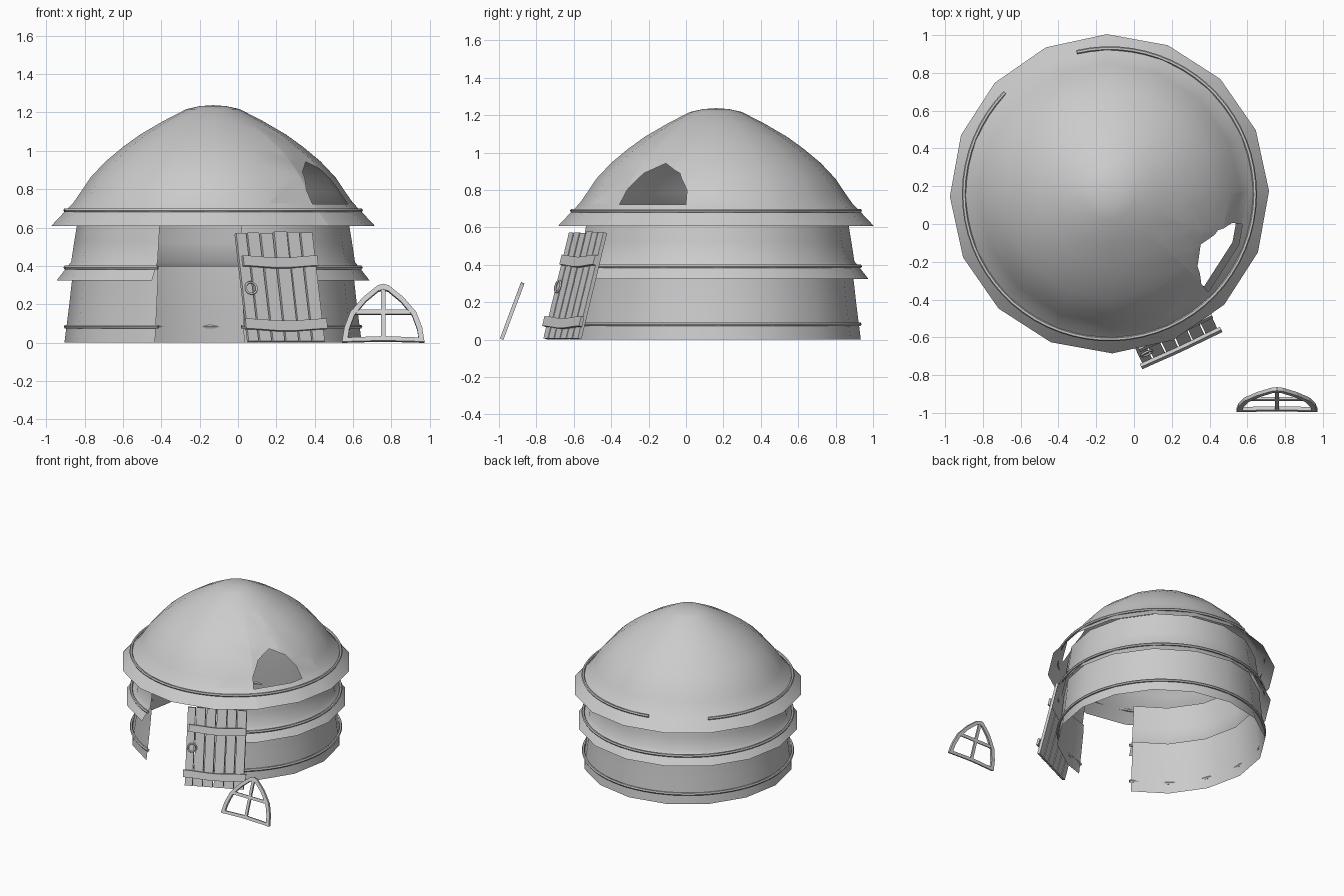
import bpy, bmesh, math, random
from mathutils import Matrix, Vector

if "Cube" in bpy.data.objects:
    bpy.data.objects.remove(bpy.data.objects["Cube"])

random.seed(4)
C = Vector((-0.13, 0.16, 0))          # hut centre
OFF = 1.0                             # rotation of the 16-sided shells


def finish(name, bm, mat=Matrix(), smooth=True):
    bmesh.ops.remove_doubles(bm, verts=bm.verts, dist=1e-5)
    bm.transform(mat)
    me = bpy.data.meshes.new(name)
    bm.to_mesh(me)
    bm.free()
    ob = bpy.data.objects.new(name, me)
    bpy.context.collection.objects.link(ob)
    if smooth:
        bpy.ops.object.select_all(action='DESELECT')
        ob.select_set(True)
        bpy.context.view_layer.objects.active = ob
        bpy.ops.object.shade_smooth_by_angle(angle=math.radians(35))
    return ob


def lathe(profile, degs):
    """Surface from a (radius, z) profile swept through the given angles."""
    bm = bmesh.new()
    rows = [[bm.verts.new((C.x + r * math.cos(math.radians(a)),
                           C.y + r * math.sin(math.radians(a)), z)) for a in degs]
            for r, z in profile]
    for lo, hi in zip(rows, rows[1:]):
        for j in range(len(degs) - 1):
            bm.faces.new((lo[j], lo[j + 1], hi[j + 1], hi[j]))
    bmesh.ops.remove_doubles(bm, verts=bm.verts, dist=1e-5)
    return bm


def strip(bm, a, b, y0, y1):
    """Slab between two (x, z) point rows, from depth y0 to y1."""
    rows = [[bm.verts.new((x, y, z)) for x, z in row]
            for row, y in ((a, y0), (b, y0), (b, y1), (a, y1))]
    for k in range(4):
        p, q = rows[k], rows[(k + 1) % 4]
        for i in range(len(a) - 1):
            bm.faces.new((p[i], p[i + 1], q[i + 1], q[i]))
    for i in (0, -1):
        bm.faces.new([r[i] for r in rows])
    bmesh.ops.recalc_face_normals(bm, faces=bm.faces)


# Walls, open at the doorway
wall_angles = [-78.0] + [-67.5 + OFF + 22.5 * k for k in range(14)] + [247.0]
finish("lower_wall", lathe([(.775, 0), (.752, .18), (.735, .33), (.73, .40)], wall_angles))
finish("upper_wall", lathe([(.815, .325), (.765, .39), (.74, .42), (.725, .52), (.71, .61), (.70, .69)],
                           wall_angles))

# Domed roof with flared eave
roof = lathe([(.845, .607), (.767, .69), (.728, .73), (.69, .785), (.64, .86), (.56, .945),
              (.47, 1.02), (.38, 1.085), (.26, 1.155), (.14, 1.217), (.07, 1.233), (0, 1.238)],
             [OFF + 22.5 * k for k in range(17)])

# Window opening cut through the roof
ang = math.radians(-29)
rad = Vector((math.cos(ang), math.sin(ang), 0))
tan = Vector((-rad.y, rad.x, 0))
half = [(.20, .722), (.18, .80), (.11, .89)]
poly = half + [(0, .943)] + [(-u, z) for u, z in reversed(half)]
planes = []
for (u0, z0), (u1, z1) in zip(poly, poly[1:] + poly[:1]):
    planes.append((C + tan * u0 + Vector((0, 0, z0)),
                   (tan * (z1 - z0) - Vector((0, 0, u1 - u0))).normalized()))
for co, no in planes:
    faces = [f for f in roof.faces if (f.calc_center_median() - C).dot(rad) > .35
             and abs((f.calc_center_median() - C).dot(tan)) < .4]
    geom = faces + list({e for f in faces for e in f.edges}) + list({v for f in faces for v in f.verts})
    bmesh.ops.bisect_plane(roof, geom=geom, plane_co=co, plane_no=no, dist=1e-5)
hole = [f for f in roof.faces if (f.calc_center_median() - C).dot(rad) > .3
        and all((f.calc_center_median() - co).dot(no) < 1e-4 for co, no in planes)]
bmesh.ops.delete(roof, geom=hole, context='FACES')
finish("roof", roof)

# Rope hoops, each with a gap the size of the doorway
for name, r, z, start in (("lower_hoop", .768, .083, -79), ("middle_hoop", .770, .392, -79),
                          ("roof_hoop", .770, .69, 136)):
    prof = [(r + .011 * math.cos(k * math.pi / 3), z + .011 * math.sin(k * math.pi / 3))
            for k in range(7)]
    bm = lathe(prof, [start + 327 * k / 60 for k in range(61)])
    bmesh.ops.holes_fill(bm, edges=bm.edges, sides=8)
    finish(name, bm)

# Door leaning on the wall: planks
door = (Matrix.Translation((.06, -.78, .012)) @ Matrix.Rotation(math.radians(24.9), 4, 'Z')
        @ Matrix.Rotation(math.radians(-15), 4, 'X'))
bm = bmesh.new()
edges = [0, .065, .14, .215, .295, .37, .445]
for x0, x1 in zip(edges, edges[1:]):
    t = .588 + random.uniform(-.006, .004)
    j = random.uniform(-.003, .003)
    strip(bm, [(x0 + .004, 0), (x0 + .004 + j, t)], [(x1 - .004, 0), (x1 - .004 + j, t)], .018, .04)
finish("door_planks", bm, door, smooth=False)

# Door cross battens, slightly wavy
for name, z, x0, x1 in (("upper_batten", .425, .018, .445), ("lower_batten", .085, -.01, .458)):
    bm = bmesh.new()
    xs = [x0 + (x1 - x0) * k / 8 for k in range(9)]
    wave = [.006 * math.cos(k * math.pi / 4) for k in range(9)]
    strip(bm, [(x, z - .027 + w) for x, w in zip(xs, wave)],
          [(x, z + .027 + w) for x, w in zip(xs, wave)], 0, .018)
    finish(name, bm, door, smooth=False)

# Door ring handle
bpy.ops.mesh.primitive_torus_add(major_segments=20, minor_segments=6, major_radius=.031, minor_radius=.006)
handle = bpy.context.object
handle.name = "door_ring"
handle.matrix_world = door @ Matrix.Translation((.048, .009, .285)) @ Matrix.Rotation(math.pi / 2, 4, 'X')
bpy.ops.object.shade_smooth()

# Loose window frame leaning back in front of the hut
frame = Matrix.Translation((.757, -.995, .006)) @ Matrix.Rotation(math.radians(-20.5), 4, 'X')
side = [(-.215, 0), (-.203, .08), (-.172, .165), (-.105, .248), (-.03, .312)]
outer = side + [(0, .322)] + [(-x, z) for x, z in reversed(side)]
inner = [(x * .87, z * .905) for x, z in outer]
bm = bmesh.new()
strip(bm, outer, inner, 0, .02)
strip(bm, [(-.215, 0), (0, .006), (.215, 0)], [(-.205, .022), (0, .03), (.205, .022)], 0, .02)
strip(bm, [(-.011, .02), (-.011, .30)], [(.011, .02), (.011, .30)], .003, .017)
strip(bm, [(-.165, .155), (.165, .155)], [(-.16, .178), (.16, .178)], .003, .017)
finish("window_frame", bm, frame, smooth=False)
